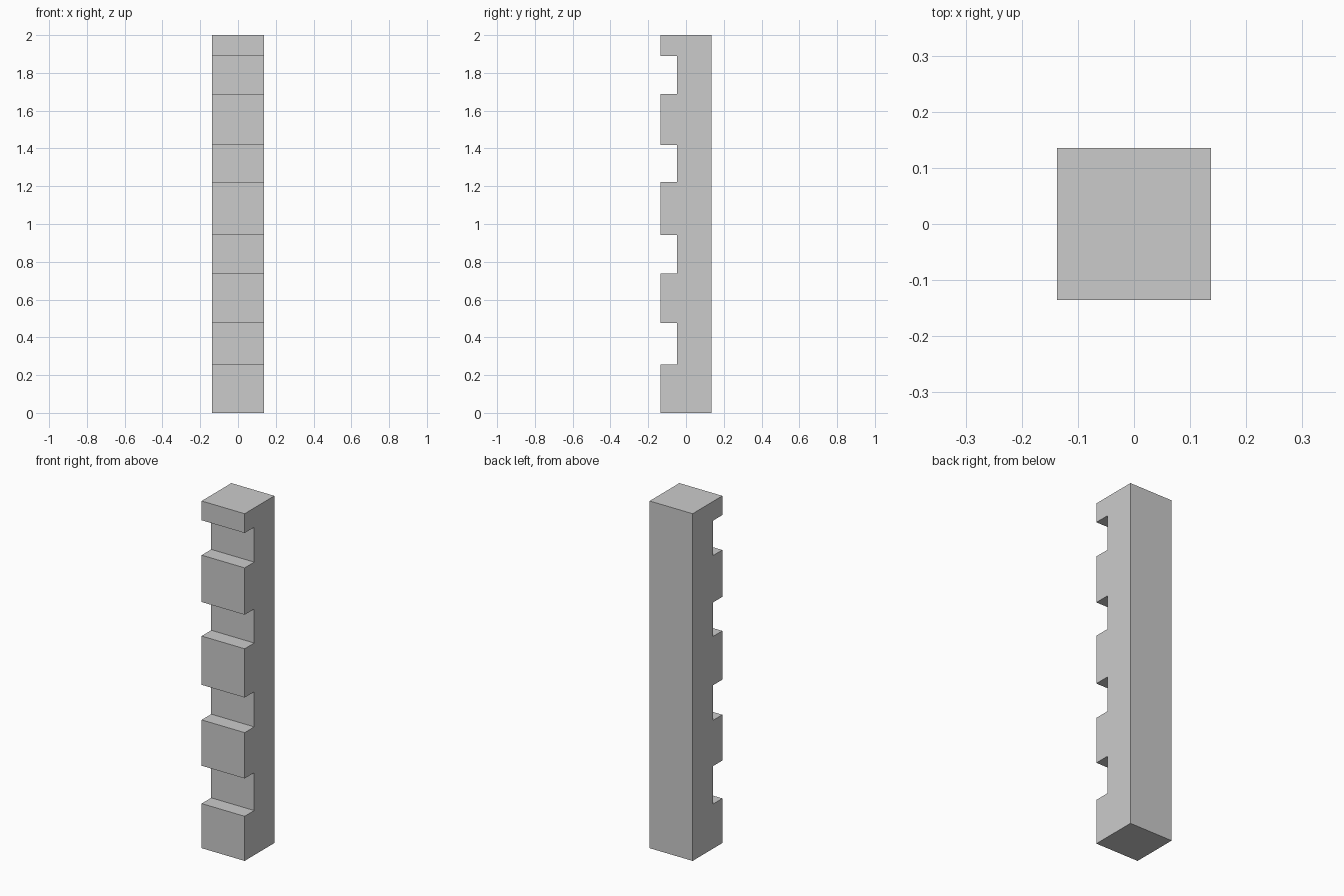
import bpy
import bmesh

if "Cube" in bpy.data.objects:
    bpy.data.objects.remove(bpy.data.objects["Cube"])

HALF_X, HALF_Y, HEIGHT = 0.137, 0.135, 2.0
NOTCH_Y = -0.048
NOTCHES = [(0.257, 0.475), (0.739, 0.941), (1.222, 1.418), (1.688, 1.889)]

# Side profile (y, z): plain back, notched front
profile = [(HALF_Y, HEIGHT), (HALF_Y, 0), (-HALF_Y, 0)]
for low, high in NOTCHES:
    profile += [(-HALF_Y, low), (NOTCH_Y, low), (NOTCH_Y, high), (-HALF_Y, high)]
profile.append((-HALF_Y, HEIGHT))

# Extrude the profile across the width
bm = bmesh.new()
side = bm.faces.new([bm.verts.new((-HALF_X, y, z)) for y, z in profile])
extruded = bmesh.ops.extrude_face_region(bm, geom=[side], use_keep_orig=True)
moved = [g for g in extruded["geom"] if isinstance(g, bmesh.types.BMVert)]
bmesh.ops.translate(bm, verts=moved, vec=(2 * HALF_X, 0, 0))
bmesh.ops.recalc_face_normals(bm, faces=bm.faces)

# Notched post
mesh = bpy.data.meshes.new("notched_post")
bm.to_mesh(mesh)
bm.free()
post = bpy.data.objects.new("notched_post", mesh)
bpy.context.collection.objects.link(post)
